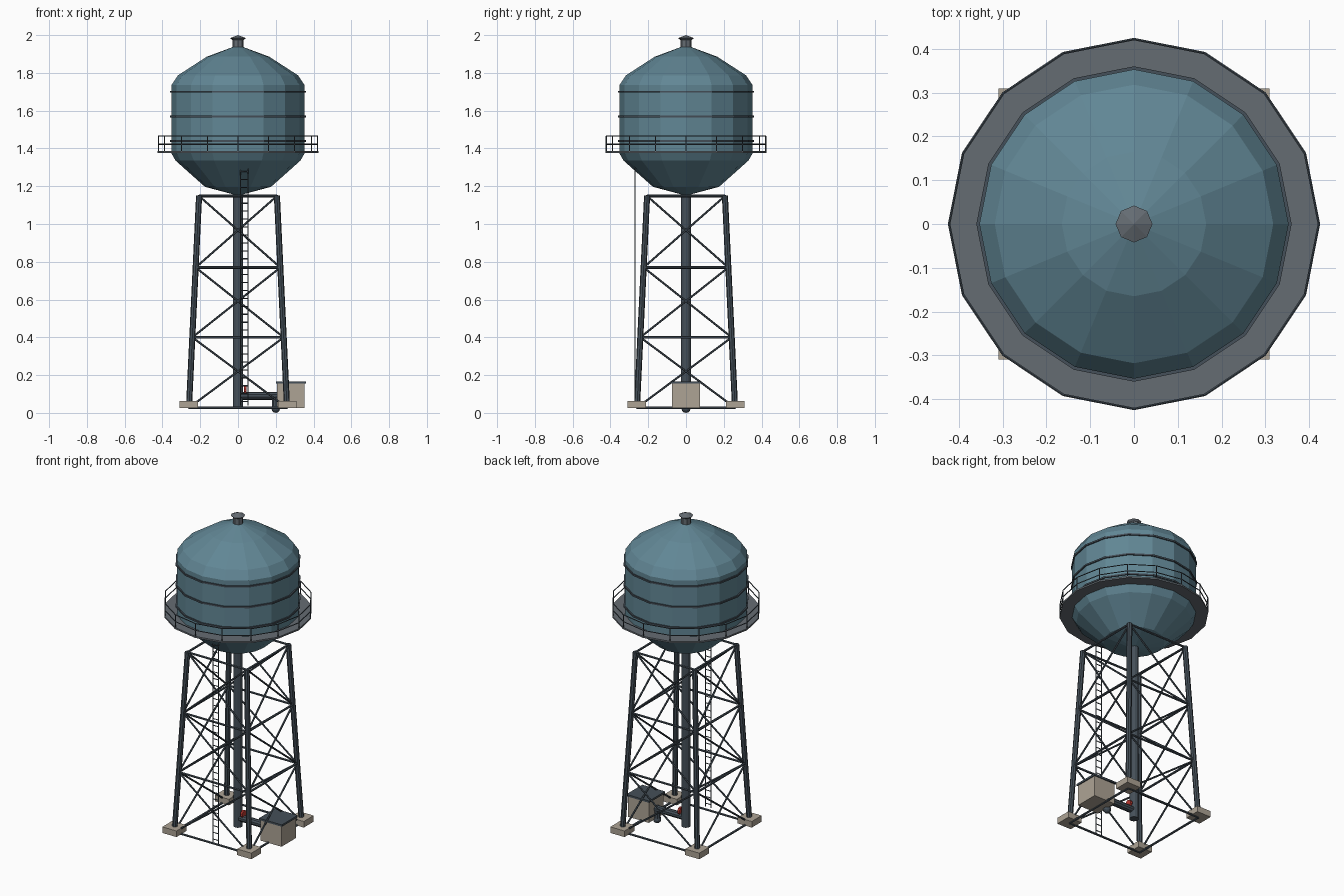
import bpy, bmesh, math
from mathutils import Vector, Matrix

if "Cube" in bpy.data.objects:
    bpy.data.objects.remove(bpy.data.objects["Cube"])


def material(name, rgb):
    m = bpy.data.materials.new(name)
    m.diffuse_color = (*rgb, 1)
    m.use_nodes = True
    m.node_tree.nodes["Principled BSDF"].inputs["Base Color"].default_value = m.diffuse_color
    return m


BLUE = material("tank_blue", (0.12, 0.24, 0.30))
STEEL = material("dark_steel", (0.06, 0.08, 0.10))
GREY = material("deck_grey", (0.13, 0.15, 0.17))
STONE = material("concrete", (0.42, 0.37, 0.30))
RED = material("valve_red", (0.50, 0.04, 0.03))


def finish(bm, name, mat):
    bmesh.ops.recalc_face_normals(bm, faces=bm.faces)
    me = bpy.data.meshes.new(name)
    bm.to_mesh(me)
    bm.free()
    me.materials.append(mat)
    ob = bpy.data.objects.new(name, me)
    bpy.context.collection.objects.link(ob)
    return ob


def tubes(name, segments, r, sides, mat):
    """Straight round bars between pairs of points, as one object."""
    bm = bmesh.new()
    for a, b in segments:
        a, b = Vector(a), Vector(b)
        d = b - a
        rot = d.to_track_quat('Z', 'Y').to_matrix().to_4x4()
        bmesh.ops.create_cone(bm, cap_ends=True, segments=sides, radius1=r, radius2=r,
                              depth=d.length, matrix=Matrix.Translation((a + b) / 2) @ rot)
    return finish(bm, name, mat)


def boxes(name, items, mat):
    """Boxes given as (centre, size), as one object."""
    bm = bmesh.new()
    for c, s in items:
        bmesh.ops.create_cube(bm, size=1, matrix=Matrix.Translation(c) @ Matrix.Diagonal((*s, 1)))
    return finish(bm, name, mat)


def lathe(name, profile, sides, mat, closed=False):
    """Turn an (r, z) profile round the z axis; r = 0 makes a pole."""
    bm = bmesh.new()
    rings = []
    for r, z in profile:
        if r == 0:
            rings.append([bm.verts.new((0, 0, z))] * sides)
        else:
            rings.append([bm.verts.new((r * math.cos(2 * math.pi * i / sides),
                                        r * math.sin(2 * math.pi * i / sides), z))
                          for i in range(sides)])
    pairs = list(zip(rings, rings[1:])) + ([(rings[-1], rings[0])] if closed else [])
    for lo, hi in pairs:
        for i in range(sides):
            j = (i + 1) % sides
            bm.faces.new(list(dict.fromkeys((lo[i], lo[j], hi[j], hi[i]))))
    return finish(bm, name, mat)


# Tank with faceted bowl and domed roof
lathe("tank", [(0, 1.15), (0.175, 1.197), (0.33, 1.335), (0.353, 1.375), (0.353, 1.735),
               (0.318, 1.787), (0.165, 1.886), (0, 1.947)], 16, BLUE)

# Hoops round the tank
for i, z in enumerate((1.44, 1.57, 1.70)):
    lathe(f"tank_band_{i + 1}", [(0.345, z - 0.005), (0.36, z - 0.005),
                                 (0.36, z + 0.005), (0.345, z + 0.005)], 16, STEEL, True)

# Roof vent and cap
lathe("vent_neck", [(0, 1.93), (0.03, 1.93), (0.03, 1.976), (0, 1.976)], 8, GREY)
lathe("vent_cap", [(0, 1.974), (0.03, 1.974), (0.042, 1.984), (0, 2.0)], 8, GREY)

# Walkway and its railing
lathe("walkway", [(0.335, 1.376), (0.425, 1.376), (0.425, 1.386), (0.335, 1.386)], 16, GREY, True)


def rim(i, z, r=0.422):
    a = math.pi * i / 8
    return (r * math.cos(a), r * math.sin(a), z)


rail = [(rim(i, 1.38), rim(i, 1.465)) for i in range(16)]
rail += [(rim(i, z), rim(i + 1, z)) for z in (1.422, 1.465) for i in range(16)]
tubes("railing", rail, 0.003, 6, STEEL)

# Four leaning legs on concrete feet
CORNERS = [(-1, -1), (1, -1), (1, 1), (-1, 1)]


def on_leg(k, z):
    sx, sy = CORNERS[k % 4]
    h = 0.261 - 0.055 * z / 1.15
    return (sx * h, sy * h, z)


tubes("legs", [(on_leg(k, 0.03), on_leg(k, 1.15)) for k in range(4)], 0.016, 8, STEEL)
boxes("footings", [((0.26 * x, 0.26 * y, 0.045), (0.098, 0.098, 0.038)) for x, y in CORNERS], STONE)

# Horizontal struts and crossed braces on each side
LEVELS = (0.027, 0.40, 0.77, 1.148)
tubes("struts", [(on_leg(k, z), on_leg(k + 1, z)) for k in range(4) for z in LEVELS], 0.007, 6, STEEL)
braces = []
for k in range(4):
    for lo, hi in zip(LEVELS, LEVELS[1:]):
        braces += [(on_leg(k, lo), on_leg(k + 1, hi)), (on_leg(k + 1, lo), on_leg(k, hi))]
tubes("cross_braces", braces, 0.0055, 6, STEEL)

# Central riser and the branch to the pump house
tubes("riser_pipe", [((0, 0, 0.035), (0, 0, 1.18))], 0.027, 12, STEEL)
tubes("branch_pipe", [((0, 0, 0.09), (0.215, 0, 0.09)), ((0.2, 0, 0.09), (0.2, 0, 0.02))],
      0.021, 10, STEEL)
bm = bmesh.new()
bmesh.ops.create_uvsphere(bm, u_segments=10, v_segments=6, radius=0.024,
                          matrix=Matrix.Translation((0.2, 0, 0.024)))
finish(bm, "pipe_end", STEEL)
tubes("valve_wheel", [((0.031, 0, 0.12), (0.045, 0, 0.12))], 0.023, 10, RED)

# Pump house
boxes("pump_house", [((0.28, 0, 0.091), (0.146, 0.146, 0.13))], STONE)
boxes("pump_house_roof", [((0.28, 0, 0.161), (0.158, 0.158, 0.012))], STEEL)

# Ladder up the front
ladder = [((x, -0.27, 0.04), (x, -0.27, 1.38)) for x in (0.014, 0.054)]
ladder += [((0.014, -0.27, 0.06 + 0.042 * i), (0.054, -0.27, 0.06 + 0.042 * i)) for i in range(32)]
tubes("ladder", ladder, 0.003, 6, STEEL)
